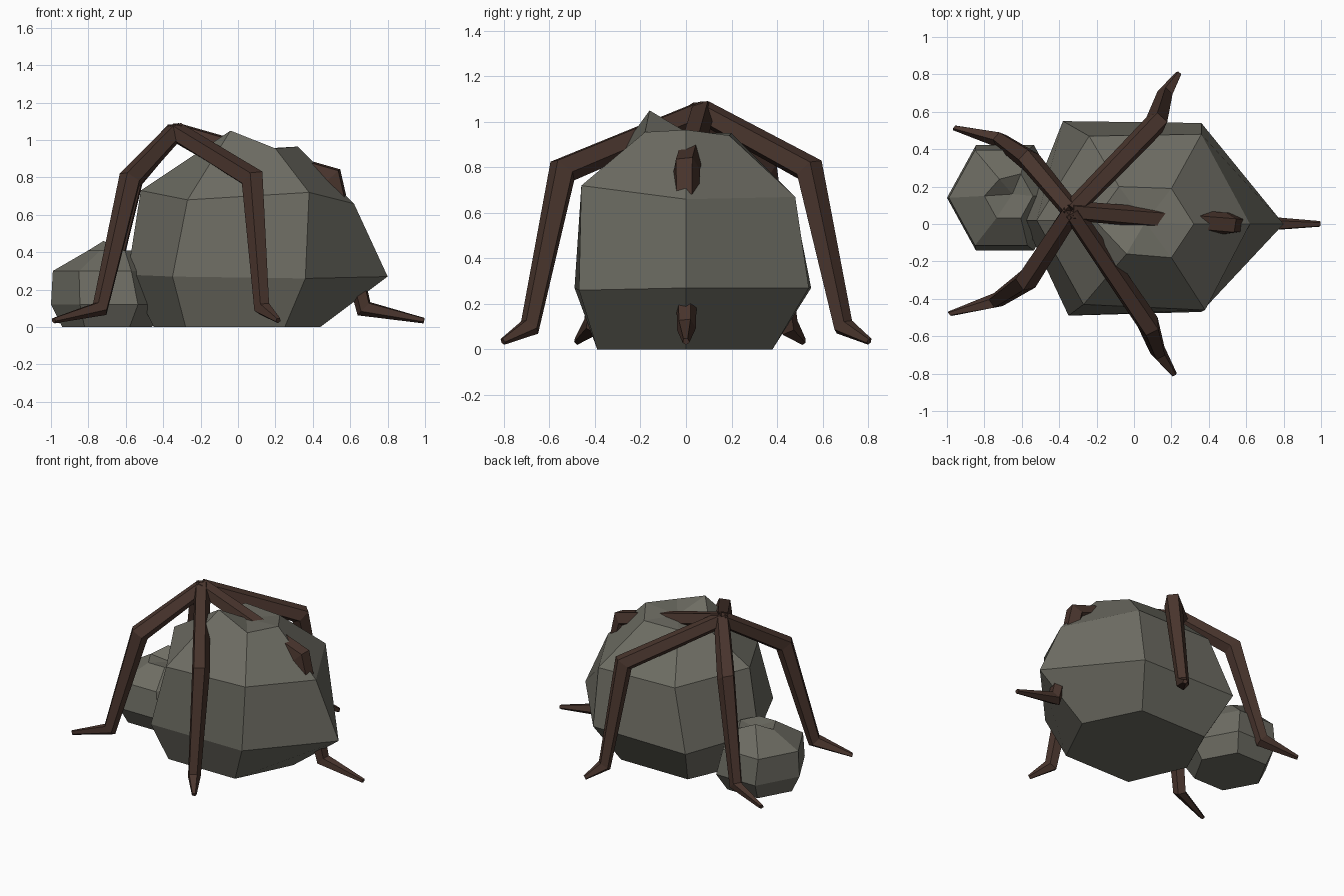
import bpy, bmesh, math
from mathutils import Vector

if "Cube" in bpy.data.objects:
    bpy.data.objects.remove(bpy.data.objects["Cube"])


def material(name, rgb):
    m = bpy.data.materials.new(name)
    m.diffuse_color = (*rgb, 1)
    m.use_nodes = True
    m.node_tree.nodes["Principled BSDF"].inputs["Base Color"].default_value = m.diffuse_color
    return m


STONE = material("grey stone", (0.155, 0.152, 0.125))
BARK = material("dark bark", (0.066, 0.035, 0.026))


def loft(name, rings, mat, apex=None):
    """Skin a stack of point rings, closing both ends."""
    bm = bmesh.new()
    loops = [[bm.verts.new(p) for p in ring] for ring in rings]
    n = len(loops[0])
    for a, b in zip(loops, loops[1:]):
        for i in range(n):
            j = (i + 1) % n
            bm.faces.new((a[i], a[j], b[j], b[i]))
    bm.faces.new(loops[0][::-1])
    if apex:
        tip = bm.verts.new(apex)
        for i in range(n):
            bm.faces.new((loops[-1][i], loops[-1][(i + 1) % n], tip))
    else:
        bm.faces.new(loops[-1])
    bmesh.ops.recalc_face_normals(bm, faces=bm.faces)
    me = bpy.data.meshes.new(name)
    bm.to_mesh(me)
    bm.free()
    me.materials.append(mat)
    ob = bpy.data.objects.new(name, me)
    bpy.context.collection.objects.link(ob)
    return ob


# Large boulder: four irregular six-point rings
loft("large_boulder", [
    [(.44, 0, 0), (.25, .38, 0), (-.28, .38, 0), (-.45, 0, 0), (-.28, -.39, 0), (.25, -.39, 0)],
    [(.8, 0, .27), (.36, .54, .27), (-.38, .55, .27), (-.59, .02, .28), (-.35, -.49, .27), (.36, -.47, .26)],
    [(.62, 0, .66), (.36, .48, .67), (-.24, .47, .68), (-.52, .02, .73), (-.27, -.43, .68), (.38, -.46, .72)],
    [(.32, 0, .965), (.2, .19, .94), (-.08, .2, .95), (-.21, .02, .91), (-.04, -.16, 1.05), (.2, -.18, .955)],
], STONE, (.06, .01, .95))


# Small boulder leaning on the large one
def hexagon(cx, cy, r, z):
    return [(cx + r * math.cos(k * math.pi / 3), cy + r * 1.05 * math.sin(k * math.pi / 3), z)
            for k in range(6)]


top_ring = hexagon(-.67, .15, .13, .41)
top_ring[2] = (-.72, .24, .46)
loft("small_boulder", [
    hexagon(-.7, .14, .24, 0),
    hexagon(-.69, .14, .31, .12),
    hexagon(-.71, .14, .28, .3),
    top_ring,
], STONE, (-.65, .16, .39))


# Roots: five-sided tapering limbs with mitred joints
def root(name, path, radii, sides=5):
    pts = [Vector(p) for p in path]
    flat = Vector((pts[-1].x - pts[0].x, pts[-1].y - pts[0].y, 0)).normalized()
    side = flat.cross(Vector((0, 0, 1)))
    rings = []
    for i, p in enumerate(pts):
        d_in = (p - pts[i - 1]).normalized() if i else (pts[1] - p).normalized()
        d_out = (pts[i + 1] - p).normalized() if i < len(pts) - 1 else d_in
        tangent = (d_in + d_out).normalized()
        up = side.cross(tangent).normalized()
        mitre = 1 / max(.75, tangent.dot(d_in))
        rings.append([p + radii[i] * (side * math.sin(a) + up * math.cos(a) * mitre)
                      for a in (2 * math.pi * (k + .5) / sides + .12 for k in range(sides))])
    loft(name, rings, BARK)


HUB = (-.335, .07, 1.045)
for name, knee, ankle, tip in [
    ("front_right_root", (.08, -.54, .79), (.13, -.685, .1), (.215, -.805, .035)),
    ("back_right_root", (.12, .54, .79), (.165, .69, .1), (.24, .805, .035)),
    ("front_left_root", (-.575, -.30, .79), (-.735, -.41, .1), (-.985, -.48, .035)),
    ("back_left_root", (-.56, .34, .79), (-.715, .45, .1), (-.96, .515, .035)),
    ("right_root", (.5, 0, .8), (.675, 0, .1), (.995, 0, .035)),
]:
    root(name, [HUB, knee, ankle, tip], (.055, .062, .044, .016))
